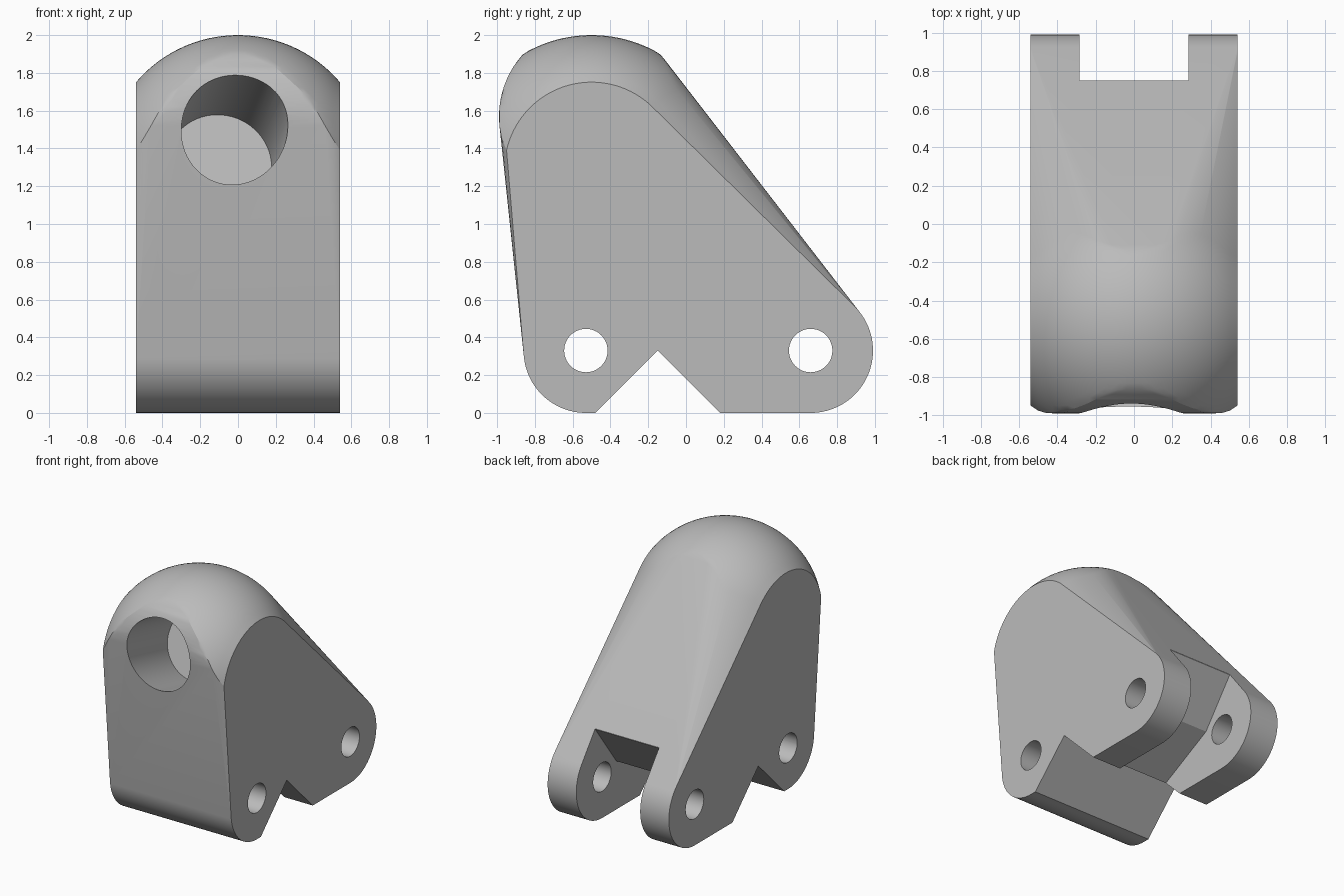
import bpy, bmesh, math
from mathutils import Vector, Matrix

old = bpy.data.objects.get("Cube")
if old:
    bpy.data.objects.remove(old, do_unlink=True)

HALF = 0.54            # half width of the body
SLOT = 0.285           # half width of the rear slot
PINS = [(-0.53, 0.33), (0.66, 0.33)]
LUG_R = 0.33

grey = bpy.data.materials.new("plain_grey")
grey.use_nodes = True
COLOUR = (0.5, 0.5, 0.5, 1)
grey.diffuse_color = COLOUR
grey.node_tree.nodes["Principled BSDF"].inputs["Base Color"].default_value = COLOUR


def finish(bm, name):
    bmesh.ops.recalc_face_normals(bm, faces=bm.faces[:])
    mesh = bpy.data.meshes.new(name)
    bm.to_mesh(mesh)
    bm.free()
    mesh.materials.append(grey)
    obj = bpy.data.objects.new(name, mesh)
    bpy.context.collection.objects.link(obj)
    return obj


def prism(name, profile, half):
    """Extrude a (y, z) profile along x."""
    bm = bmesh.new()
    face = bm.faces.new([bm.verts.new((-half, y, z)) for y, z in profile])
    side = bmesh.ops.extrude_face_region(bm, geom=[face])["geom"]
    verts = [v for v in side if isinstance(v, bmesh.types.BMVert)]
    bmesh.ops.translate(bm, verts=verts, vec=(2 * half, 0, 0))
    return finish(bm, name)


def rod(name, start, end, radius, sides=64):
    """Cylinder between two points."""
    a, b = Vector(start), Vector(end)
    turn = (b - a).to_track_quat('Z', 'Y').to_matrix().to_4x4()
    bm = bmesh.new()
    bmesh.ops.create_cone(bm, cap_ends=True, segments=sides, radius1=radius,
                          radius2=radius, depth=(b - a).length,
                          matrix=Matrix.Translation((a + b) / 2) @ turn)
    return finish(bm, name)


def ray_to_circle(angle, offset, radius):
    """Distance from a point to a circle whose centre is offset upwards."""
    s = math.sin(angle) * offset
    return s + math.sqrt(s * s - offset * offset + radius * radius)


# Body: hull around two lugs and a dome trimmed by a cross cylinder
bm = bmesh.new()
for cy, cz in PINS:
    for i in range(96):
        a = math.tau * i / 96
        for x in (-HALF, HALF):
            bm.verts.new((x, cy + LUG_R * math.cos(a), cz + LUG_R * math.sin(a)))
MID_Y, MID_Z = -0.5, 1.42
SLICES = 28
for k in range(SLICES + 1):
    x = HALF * (2 * k / SLICES - 1)
    dome = math.sqrt(0.71 ** 2 - x * x)
    for i in range(96):
        a = math.tau * i / 96
        r = min(ray_to_circle(a, 1.29 - MID_Z, dome),
                ray_to_circle(a, 1.57 - MID_Z, 0.49))
        bm.verts.new((x, MID_Y + r * math.cos(a), MID_Z + r * math.sin(a)))
bmesh.ops.convex_hull(bm, input=bm.verts[:])
bmesh.ops.delete(bm, geom=[v for v in bm.verts if not v.link_faces], context='VERTS')
bmesh.ops.dissolve_limit(bm, angle_limit=0.002, verts=bm.verts[:], edges=bm.edges[:])
body = finish(bm, "bracket_body")

# Cutters: bottom notch, rear slot, pin holes and the tilted blind bore
cutters = [
    prism("notch_cutter", [(-0.58, -0.1), (-0.15, 0.33), (0.28, -0.1)], 1),
    prism("slot_cutter", [(0.75, 0.75), (0.48, 0.39), (-0.03, 0.13), (-0.03, -0.2),
                          (1.3, -0.2), (1.3, 1.2), (0.75, 1.2)], SLOT),
]
for cy, cz in PINS:
    cutters.append(rod("pin_hole_cutter", (-1, cy, cz), (1, cy, cz), 0.115, 48))
floor = Vector((-0.10, -0.32, 1.31))
mouth = Vector((-0.02, -0.97, 1.505))
cutters.append(rod("bore_cutter", floor, mouth + (mouth - floor) * 0.6, 0.28))

bpy.context.view_layer.objects.active = body
for cutter in cutters:
    cutter.hide_render = True
    mod = body.modifiers.new("cut", 'BOOLEAN')
    mod.operation = 'DIFFERENCE'
    mod.solver = 'EXACT'
    mod.object = cutter
    bpy.ops.object.modifier_apply(modifier=mod.name)
    bpy.data.objects.remove(cutter, do_unlink=True)

# Smooth rounded areas, keep cut edges sharp
bpy.ops.object.select_all(action='DESELECT')
body.select_set(True)
bpy.ops.object.shade_smooth_by_angle(angle=math.radians(20))
